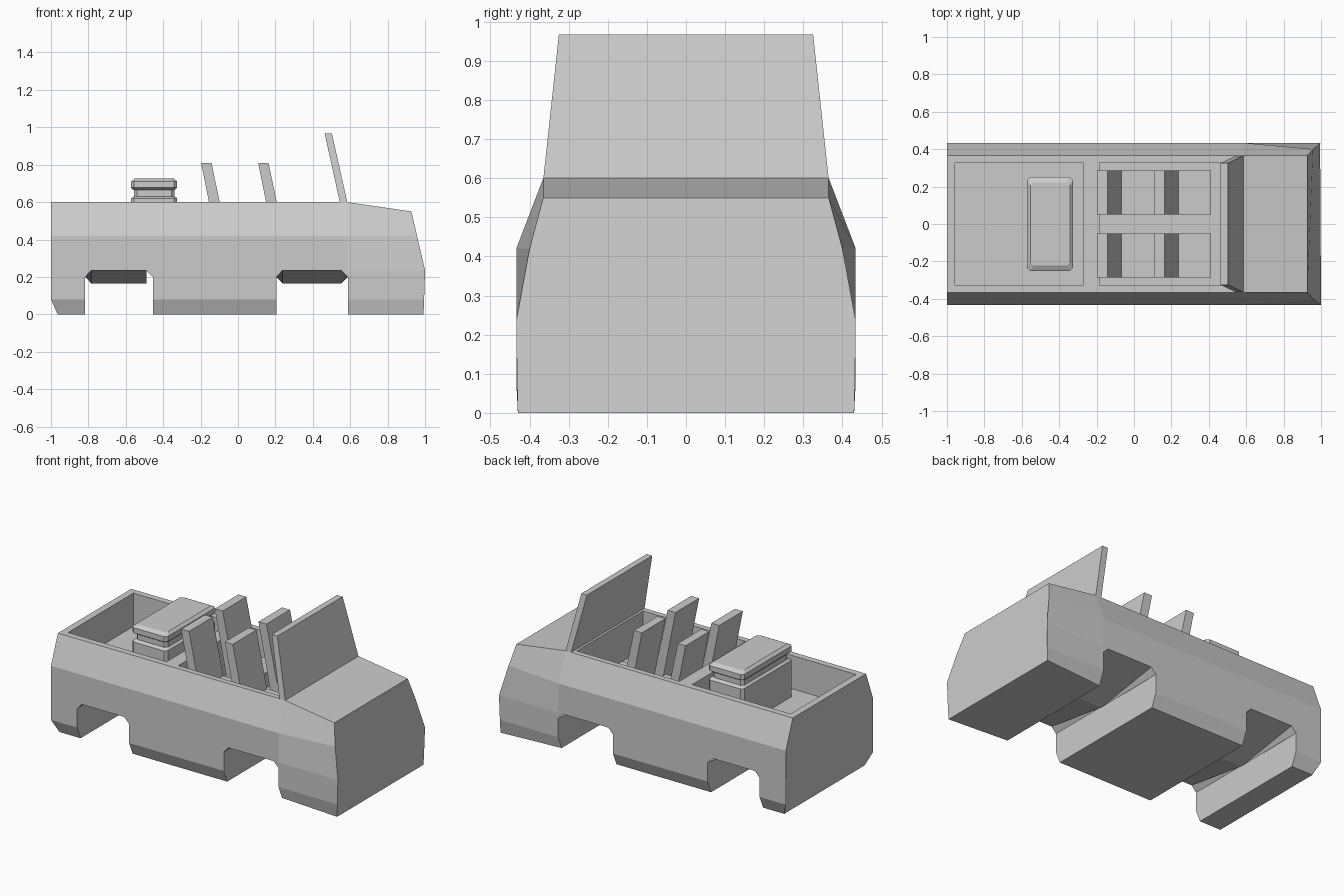
import bpy, bmesh

if "Cube" in bpy.data.objects:
    bpy.data.objects.remove(bpy.data.objects["Cube"])


def loft(name, rings):
    """Skin equal-length closed rings of points and cap both ends."""
    bm = bmesh.new()
    rows = [[bm.verts.new(p) for p in ring] for ring in rings]
    n = len(rows[0])
    for a, b in zip(rows, rows[1:]):
        for i in range(n):
            j = (i + 1) % n
            bm.faces.new((a[i], a[j], b[j], b[i]))
    bm.faces.new(rows[0])
    bm.faces.new(rows[-1])
    bmesh.ops.recalc_face_normals(bm, faces=bm.faces[:])
    mesh = bpy.data.meshes.new(name)
    bm.to_mesh(mesh)
    bm.free()
    obj = bpy.data.objects.new(name, mesh)
    bpy.context.collection.objects.link(obj)
    return obj


def rect(x0, x1, y0, y1, z):
    return [(x0, y0, z), (x1, y0, z), (x1, y1, z), (x0, y1, z)]


def box(name, x0, x1, y0, y1, z0, z1):
    return loft(name, [rect(x0, x1, y0, y1, z0), rect(x0, x1, y0, y1, z1)])


def extrude_y(name, profile, y0, y1):
    return loft(name, [[(x, y, z) for x, z in profile] for y in (y0, y1)])


def cut(target, cutter):
    mod = target.modifiers.new("cut", 'BOOLEAN')
    mod.operation, mod.solver, mod.object = 'DIFFERENCE', 'EXACT', cutter
    bpy.context.view_layer.objects.active = target
    bpy.ops.object.modifier_apply(modifier=mod.name)
    bpy.data.objects.remove(cutter)


# Body shell: half sections (x, y, z) at the tail, windscreen base and nose
tail = [(-.965, .40, 0), (-1, .434, .08), (-1, .434, .235), (-1, .434, .42), (-1, .365, .60)]
scuttle = [(.585, .40, 0), (.585, .434, .08), (.585, .434, .235), (.585, .434, .42), (.585, .365, .60)]
nose = [(.992, .43, 0), (.995, .432, .08), (1, .434, .235), (.957, .40, .42), (.927, .365, .55)]
body = loft("body", [s + [(x, -y, z) for x, y, z in reversed(s)] for s in (tail, scuttle, nose)])

# Wheel arches run right through, the roof dropping towards the middle
for x0, x1 in ((-.817, -.455), (.205, .587)):
    rings = []
    for y, top in ((-.5, .235), (-.434, .235), (0, .165), (.434, .235), (.5, .235)):
        profile = [(x0, -.1), (x0, .2), (x0 + .033, top), (x1 - .035, top), (x1, .2), (x1, -.1)]
        rings.append([(x, y, z) for x, z in profile])
    cut(body, loft("arch_cutter", rings))

# Open rear bed and cabin
cut(body, box("bed_cutter", -.957, -.27, -.325, .325, .39, .8))
cut(body, box("cabin_cutter", -.185, .53, -.33, .33, .36, .8))

# Windscreen, leaning back and tapering upwards
loft("windscreen", [rect(.545, .585, -.365, .365, .597),
                    rect(.463, .502, -.325, .325, .968)])

# Two rows of seats
for row, x in (("rear", -.197), ("front", .108)):
    back = [(x, .81), (x + .055, .81), (x + .15, .36), (x + .09, .36)]
    for side, y0 in (("left", .05), ("right", -.285)):
        extrude_y(f"{row}_{side}_seat_back", back, y0, y0 + .235)
        box(f"{row}_{side}_seat_cushion", x + .1, x + .303, y0, y0 + .235, .355, .46)

# Storage chest in the bed, with a groove under its bevelled lid
levels = [(0, .385), (0, .62), (.015, .63), (.015, .665), (.01, .667), (0, .677), (0, .71), (.018, .725)]
rings = []
for inset, z in levels:
    x, y, c = .123 - inset, .25 - inset * 1.5, .016
    octagon = [(x - c, -y), (x, -y + c), (x, y - c), (x - c, y),
               (-x + c, y), (-x, y - c), (-x, -y + c), (-x + c, -y)]
    rings.append([(px - .448, py, z) for px, py in octagon])
loft("storage_chest", rings)
